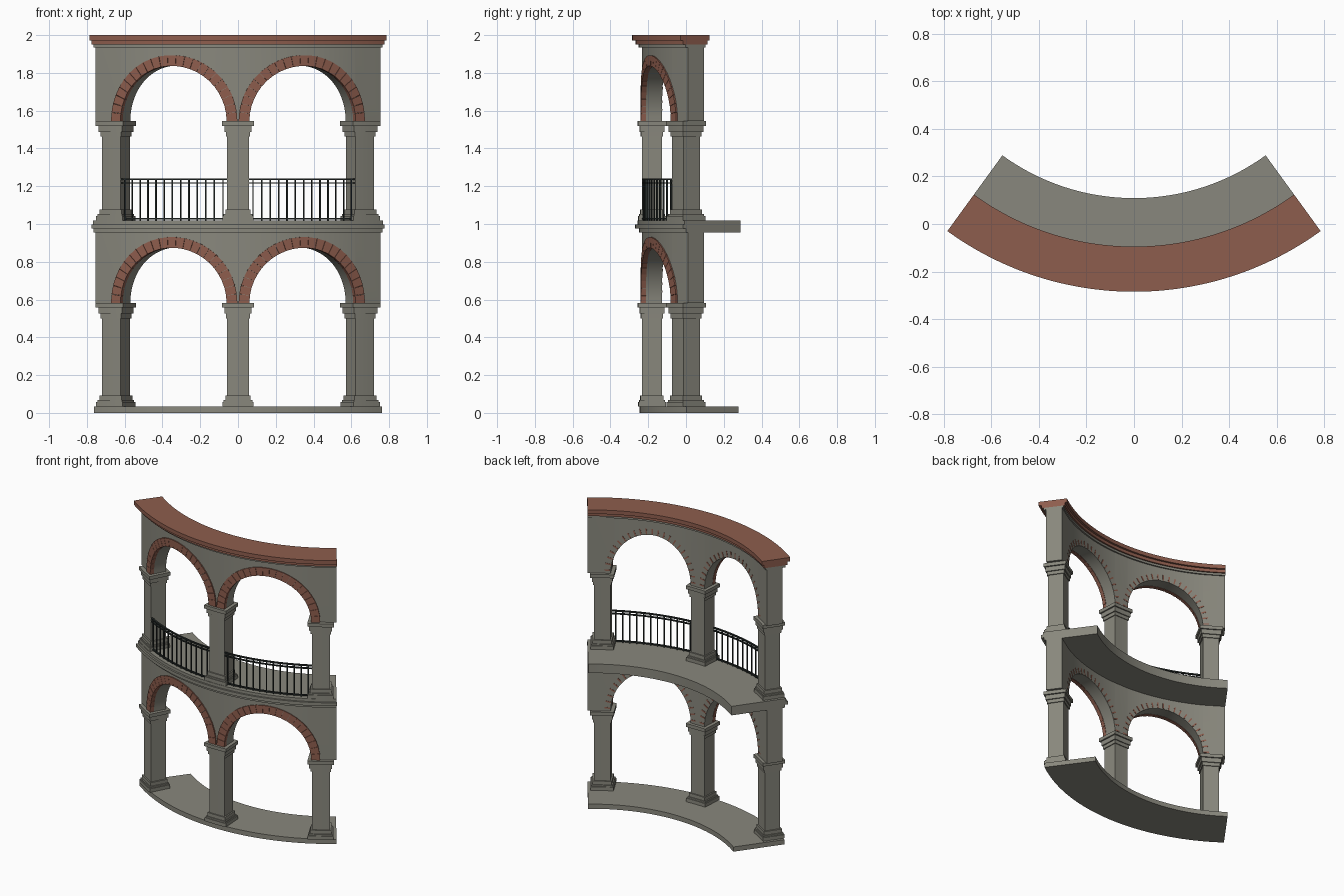
import bpy, bmesh
from math import sin, cos, pi, radians, sqrt

cube = bpy.data.objects.get("Cube")
if cube:
    bpy.data.objects.remove(cube)

CY = 1.051                 # centre of the curved plan
R_IN, R_OUT = 1.18, 1.285  # wall faces
END = radians(36)
BAY = radians(31.5)        # angle between piers
PIER = 0.057               # pier half width
ARCH_IN, ARCH_OUT = 0.295, 0.35


def material(name, rgb):
    m = bpy.data.materials.new(name)
    m.use_nodes = True
    m.diffuse_color = (*rgb, 1)
    bsdf = m.node_tree.nodes["Principled BSDF"]
    bsdf.inputs["Base Color"].default_value = (*rgb, 1)
    bsdf.inputs["Roughness"].default_value = 0.8
    return m


STONE = material("grey stone", (0.25, 0.245, 0.205))
BRICK = material("red brick", (0.27, 0.11, 0.075))
IRON = material("dark iron", (0.02, 0.026, 0.024))


def polar(a, r, z):
    return (r * sin(a), CY - r * cos(a), z)


def strip(bm, low, high, ri, ro):
    """Solid between two matching rows of (angle, height), from ri to ro."""
    rings = []
    for (a, z0), (b, z1) in zip(low, high):
        rings.append([bm.verts.new(polar(*p)) for p in
                      ((a, ro, z0), (a, ri, z0), (b, ri, z1), (b, ro, z1))])
    for p, q in zip(rings, rings[1:]):
        for i in range(4):
            j = (i + 1) % 4
            bm.faces.new((p[i], p[j], q[j], q[i]))
    bm.faces.new(rings[0])
    bm.faces.new(rings[-1][::-1])


def block(bm, a0, a1, ri, ro, z0, z1):
    n = max(1, round((a1 - a0) / radians(1.5)))
    angles = [a0 + (a1 - a0) * i / n for i in range(n + 1)]
    strip(bm, [(a, z0) for a in angles], [(a, z1) for a in angles], ri, ro)


def finish(name, bm, mat):
    bmesh.ops.recalc_face_normals(bm, faces=bm.faces[:])
    me = bpy.data.meshes.new(name)
    bm.to_mesh(me)
    bm.free()
    me.materials.append(mat)
    ob = bpy.data.objects.new(name, me)
    bpy.context.collection.objects.link(ob)
    bpy.ops.object.select_all(action='DESELECT')
    ob.select_set(True)
    bpy.context.view_layer.objects.active = ob
    bpy.ops.object.shade_smooth_by_angle(angle=radians(25))


def course(name, mat, ri, ro, z0, z1):
    bm = bmesh.new()
    block(bm, -END, END, ri, ro, z0, z1)
    finish(name, bm, mat)


def pier(name, angle, floor, spring):
    bm = bmesh.new()
    # shaft, stepped base and stepped capital: overhang, bottom, top
    steps = [(0, floor, spring),
             (0.024, floor, floor + 0.025),
             (0.018, floor + 0.025, floor + 0.035),
             (0.010, floor + 0.035, floor + 0.06),
             (0.007, spring - 0.08, spring - 0.056),
             (0.015, spring - 0.056, spring - 0.024),
             (0.026, spring - 0.024, spring)]
    for over, z0, z1 in steps:
        half = (PIER + over) / R_OUT
        out = over * 0.85
        block(bm, angle - half, angle + half, R_IN - out, R_OUT + out, z0, z1)
    finish(name, bm, STONE)


def arcade_wall(name, spring, top):
    """Wall whose lower edge follows the two arches."""
    n = 36
    low = [(-END, spring)]
    for c in (-BAY / 2, BAY / 2):
        for i in range(n + 1):
            t = pi - pi * i / n
            low.append((c + ARCH_IN * cos(t) / R_OUT, spring + ARCH_IN * sin(t)))
    low.append((END, spring))
    bm = bmesh.new()
    strip(bm, low, [(a, top) for a, z in low], R_IN, R_OUT)
    finish(name, bm, STONE)


def arch_bricks(name, centre, spring, r0, r1, ri, ro, fill):
    """Ring of wedge bricks; fill is the share of each step that is brick."""
    bm = bmesh.new()
    n = 23
    for i in range(n):
        mid, half = pi * (i + 0.5) / n, pi / n * fill / 2

        def edge(r):
            return [(centre + r * cos(t) / R_OUT, spring + r * sin(t))
                    for t in (mid - half, mid + half)]
        strip(bm, edge(r0), edge(r1), ri, ro)
    finish(name, bm, BRICK)


def railing(name, centre, floor):
    bm = bmesh.new()
    half = (BAY / 2) - PIER / R_OUT
    r = 1.28
    for z, h in ((0.006, 0.008), (0.196, 0.007), (0.215, 0.009)):
        block(bm, centre - half, centre + half, r - 0.006, r + 0.006,
              floor + z, floor + z + h)
    bars = 13
    w = 0.0035 / r
    for i in range(bars):
        a = centre - half + 2 * half * (i + 0.5) / bars
        block(bm, a - w, a + w, r - 0.0035, r + 0.0035, floor, floor + 0.216)
    finish(name, bm, IRON)


# Floors and the moulding between the storeys
course("ground_slab", STONE, 0.955, 1.296, 0, 0.033)
course("upper_floor_slab", STONE, 0.942, 1.29, 0.955, 1.018)
course("floor_moulding_low", STONE, 1.27, 1.30, 0.955, 0.975)
course("floor_moulding_mid", STONE, 1.27, 1.32, 0.975, 0.998)
course("floor_moulding_top", STONE, 1.27, 1.308, 0.998, 1.018)

# Two storeys of piers, arches and brick rings
for storey, floor, spring, top in (("lower", 0.033, 0.581, 0.955),
                                   ("upper", 1.018, 1.544, 1.94)):
    for side, k in (("right", -1), ("middle", 0), ("left", 1)):
        pier(f"{storey}_{side}_pier", k * BAY, floor, spring)
    arcade_wall(f"{storey}_arcade_wall", spring, top)
    for side, k in (("right", -0.5), ("left", 0.5)):
        arch_bricks(f"{storey}_{side}_arch_ring", k * BAY, spring,
                    ARCH_IN - 0.002, ARCH_OUT, 1.265, R_OUT + 0.007, 0.96)
        arch_bricks(f"{storey}_{side}_arch_back_bricks", k * BAY, spring,
                    ARCH_IN + 0.004, ARCH_OUT - 0.012, R_IN - 0.002, R_IN + 0.01, 0.22)

# Balcony railings
for side, k in (("right", -0.5), ("left", 0.5)):
    railing(f"{side}_railing", k * BAY, 1.018)

# Stepped cornice
course("cornice_base", STONE, 1.17, 1.303, 1.935, 1.95)
course("cornice_lower_brick", BRICK, 1.16, 1.318, 1.95, 1.972)
course("cornice_top_brick", BRICK, 1.146, 1.336, 1.972, 2.0)
